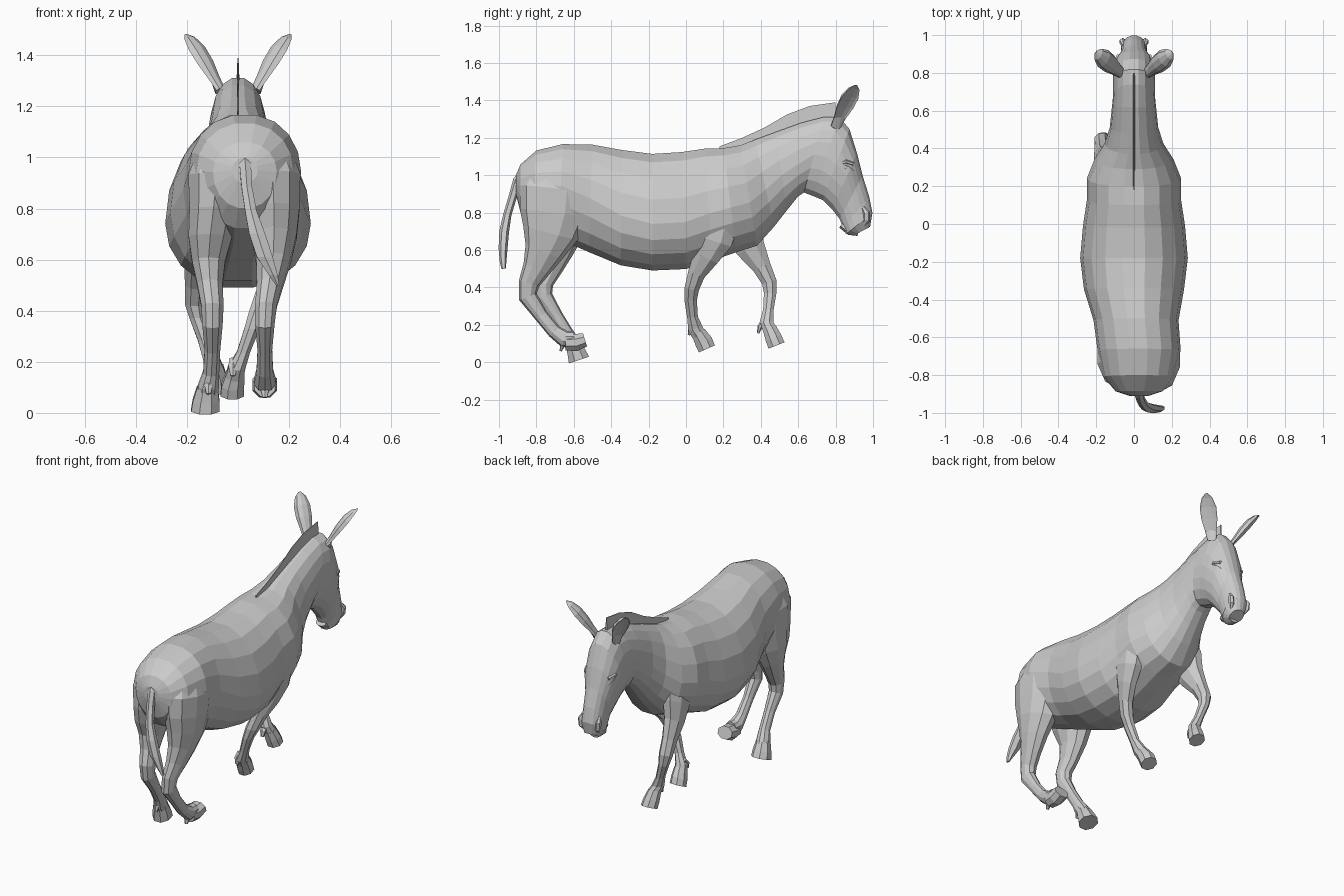
import bpy, bmesh, math
from mathutils import Vector

coat = bpy.data.materials.new("grey coat")
coat.diffuse_color = (0.6, 0.6, 0.6, 1)


def skin(name, rings):
    """Bridge a list of closed point rings into a flat-shaded, capped surface."""
    bm = bmesh.new()
    rows = [[bm.verts.new(p) for p in r] for r in rings]
    n = len(rows[0])
    for a, b in zip(rows, rows[1:]):
        for i in range(n):
            j = (i + 1) % n
            bm.faces.new((a[i], a[j], b[j], b[i]))
    bm.faces.new(rows[0][::-1])
    bm.faces.new(rows[-1])
    bmesh.ops.recalc_face_normals(bm, faces=bm.faces)
    me = bpy.data.meshes.new(name)
    bm.to_mesh(me)
    bm.free()
    me.materials.append(coat)
    ob = bpy.data.objects.new(name, me)
    bpy.context.collection.objects.link(ob)
    return ob


def tube(name, path, sides=8):
    """Oval tube; path rows are x, y, z, radius across, radius along."""
    rings = []
    for i, (x, y, z, rx, ry) in enumerate(path):
        a = Vector(path[max(i - 1, 0)][1:3])
        b = Vector(path[min(i + 1, len(path) - 1)][1:3])
        t = (b - a).normalized()
        ring = []
        for k in range(sides):
            u = 2 * math.pi * (k + .5) / sides
            s = ry * math.sin(u)
            ring.append((x + rx * math.cos(u), y - t.y * s, z + t.x * s))
        rings.append(ring)
    return skin(name, rings)


# Torso, neck and head: top y/z, bottom y/z, half width, height of widest point
trunk = [
    (-.91, 1.00, -.91, .90, .05, .5),
    (-.885, 1.06, -.885, .80, .125, .55),
    (-.80, 1.135, -.82, .72, .19, .55),
    (-.66, 1.17, -.68, .655, .22, .56),
    (-.50, 1.168, -.52, .585, .225, .5),
    (-.34, 1.14, -.35, .515, .265, .43),
    (-.18, 1.12, -.18, .487, .285, .4),
    (-.02, 1.13, 0, .495, .27, .4),
    (.10, 1.148, .14, .54, .25, .42),
    (.20, 1.15, .27, .585, .25, .43),
    (.29, 1.165, .38, .62, .21, .43),
    (.37, 1.195, .47, .72, .155, .43),
    (.48, 1.235, .54, .81, .128, .45),
    (.62, 1.285, .60, .885, .118, .45),
    (.74, 1.315, .63, .905, .11, .5),
    (.82, 1.315, .68, .885, .11, .5),
    (.875, 1.25, .73, .865, .11, .5),
    (.915, 1.12, .78, .815, .10, .6),
    (.945, 1.00, .82, .765, .075, .55),
    (.98, .89, .84, .715, .068, .5),
    (.998, .80, .855, .685, .07, .5),
    (.985, .725, .90, .68, .045, .5),
]
rings = []
for ty, tz, by, bz, w, c in trunk:
    shift = .027 * max(0, min(1, (-.4 - ty) / .25))
    ring = []
    for k in range(18):
        u = 2 * math.pi * k / 18
        s = math.sin(u)
        f = c + s * ((1 - c) if s > 0 else c)
        co = math.cos(u)
        x = shift + w * math.copysign(abs(co) ** .9, co)
        ring.append((x, by + (ty - by) * f, bz + (tz - bz) * f))
    rings.append(ring)
skin("body_and_head", rings)

# Hind legs: right one lifted, left one planted
tube("hind_leg_right", [
    (.11, -.68, 1.05, .09, .14), (.135, -.695, .93, .115, .195),
    (.14, -.705, .80, .106, .185), (.142, -.725, .69, .092, .15),
    (.138, -.76, .59, .07, .105), (.125, -.80, .50, .054, .075),
    (.11, -.84, .42, .045, .056), (.105, -.845, .35, .04, .05),
    (.105, -.775, .25, .03, .037), (.105, -.705, .165, .034, .037),
    (.105, -.65, .125, .044, .046), (.105, -.60, .125, .04, .042)], 10)
tube("hoof_hind_right", [
    (.105, -.645, .105, .044, .044), (.105, -.59, .105, .052, .05),
    (.105, -.54, .12, .052, .04)])
tube("hind_leg_left", [
    (-.06, -.67, 1.05, .09, .14), (-.085, -.68, .93, .115, .19),
    (-.095, -.685, .80, .10, .18), (-.108, -.69, .69, .09, .145),
    (-.115, -.70, .59, .068, .095), (-.11, -.73, .50, .052, .068),
    (-.10, -.765, .42, .046, .055), (-.10, -.76, .35, .042, .048),
    (-.10, -.695, .25, .032, .036), (-.105, -.64, .16, .033, .036),
    (-.115, -.615, .11, .042, .044), (-.12, -.595, .08, .044, .042)], 10)
tube("hoof_hind_left", [
    (-.12, -.605, .10, .044, .042), (-.125, -.585, .05, .056, .054),
    (-.128, -.572, .012, .06, .062)])

# Front legs: right one trailing, left one stepping forward
tube("front_leg_right", [
    (.15, .19, .90, .06, .12), (.17, .17, .76, .066, .125),
    (.165, .145, .65, .062, .11), (.145, .105, .56, .052, .075),
    (.11, .055, .47, .043, .05), (.08, .03, .39, .041, .042),
    (.055, .025, .33, .033, .036), (.022, .035, .24, .028, .031),
    (-.005, .05, .18, .037, .043), (-.015, .075, .135, .038, .04)])
tube("hoof_front_right", [
    (-.01, .066, .16, .038, .042), (-.02, .095, .11, .048, .052),
    (-.022, .112, .072, .05, .05)])
tube("front_leg_left", [
    (-.13, .26, .85, .06, .13), (-.15, .30, .72, .066, .125),
    (-.16, .345, .61, .055, .085), (-.168, .405, .51, .043, .054),
    (-.17, .445, .43, .041, .043), (-.16, .45, .37, .032, .036),
    (-.13, .44, .28, .028, .03), (-.105, .43, .215, .036, .04),
    (-.09, .45, .17, .038, .04)])
tube("hoof_front_left", [
    (-.093, .445, .185, .038, .04), (-.085, .468, .13, .048, .048),
    (-.08, .484, .09, .05, .05)])

# Dew claws behind the fetlocks
for name, x, y, z in (("front_right", -.02, .02, .17), ("front_left", -.10, .39, .18),
                      ("hind_right", .105, -.665, .085), ("hind_left", -.115, -.655, .10)):
    tube("dew_claw_" + name, [(x, y + .03, z + .04, .016, .012),
                              (x, y + .005, z + .01, .02, .014),
                              (x, y - .005, z - .025, .01, .006)], 6)

# Tail with tuft
tube("tail", [
    (.025, -.84, 1.04, .025, .03), (.028, -.90, .97, .026, .026),
    (.035, -.928, .88, .024, .022), (.05, -.955, .79, .026, .022),
    (.075, -.972, .70, .036, .026), (.105, -.978, .61, .036, .024),
    (.138, -.978, .54, .02, .018), (.155, -.975, .50, .008, .012)], 6)

# Upright mane: y, root height, crest height
crest = [(.18, 1.12, 1.155), (.30, 1.13, 1.20), (.42, 1.18, 1.255),
         (.54, 1.22, 1.325), (.66, 1.26, 1.37), (.80, 1.30, 1.39)]
skin("mane", [[(-.006, y, a), (-.002, y, b), (.002, y, b), (.006, y, a)]
              for y, a, b in crest])

for side, s in (("left", -1), ("right", 1)):
    # Cupped leaf-shaped ear, hollow facing outward and forward
    base, tip = Vector((.07, .80, 1.26)), Vector((.205, .91, 1.48))
    axis = (tip - base).normalized()
    front = Vector((.8, .42, -.6))
    front = (front - axis * front.dot(axis)).normalized()
    across = axis.cross(front)
    rows = []
    for t, w in ((0, .028), (.2, .036), (.45, .05), (.7, .052), (.9, .034), (1, .008)):
        c = base.lerp(tip, t)
        row = []
        for k in range(10):
            u = 2 * math.pi * k / 10
            d = w * .75 * math.sin(u)
            if d > 0:
                d *= -.3 if t > .15 else 1
            p = c + across * w * math.cos(u) + front * d
            row.append((p.x * s, p.y, p.z))
        rows.append(row)
    skin("ear_" + side, rows)
    # Eye under a brow ridge
    tube("eye_" + side, [
        (s * .088, .825, 1.045, .006, .008), (s * .092, .85, 1.045, .012, .018),
        (s * .086, .875, 1.035, .012, .016), (s * .078, .895, 1.02, .006, .006)], 6)
    tube("brow_" + side, [
        (s * .09, .82, 1.06, .01, .008), (s * .094, .855, 1.073, .016, .013),
        (s * .08, .895, 1.06, .012, .01)], 6)
    # Nostril rim
    tube("nostril_" + side, [
        (s * .055, .945, .83, .01, .01), (s * .062, .965, .80, .016, .02),
        (s * .058, .965, .76, .016, .02), (s * .05, .95, .735, .008, .01)], 6)

# Lower lip
tube("lower_lip", [
    (0, .83, .735, .035, .02), (0, .875, .70, .04, .022),
    (0, .92, .69, .03, .016)])
